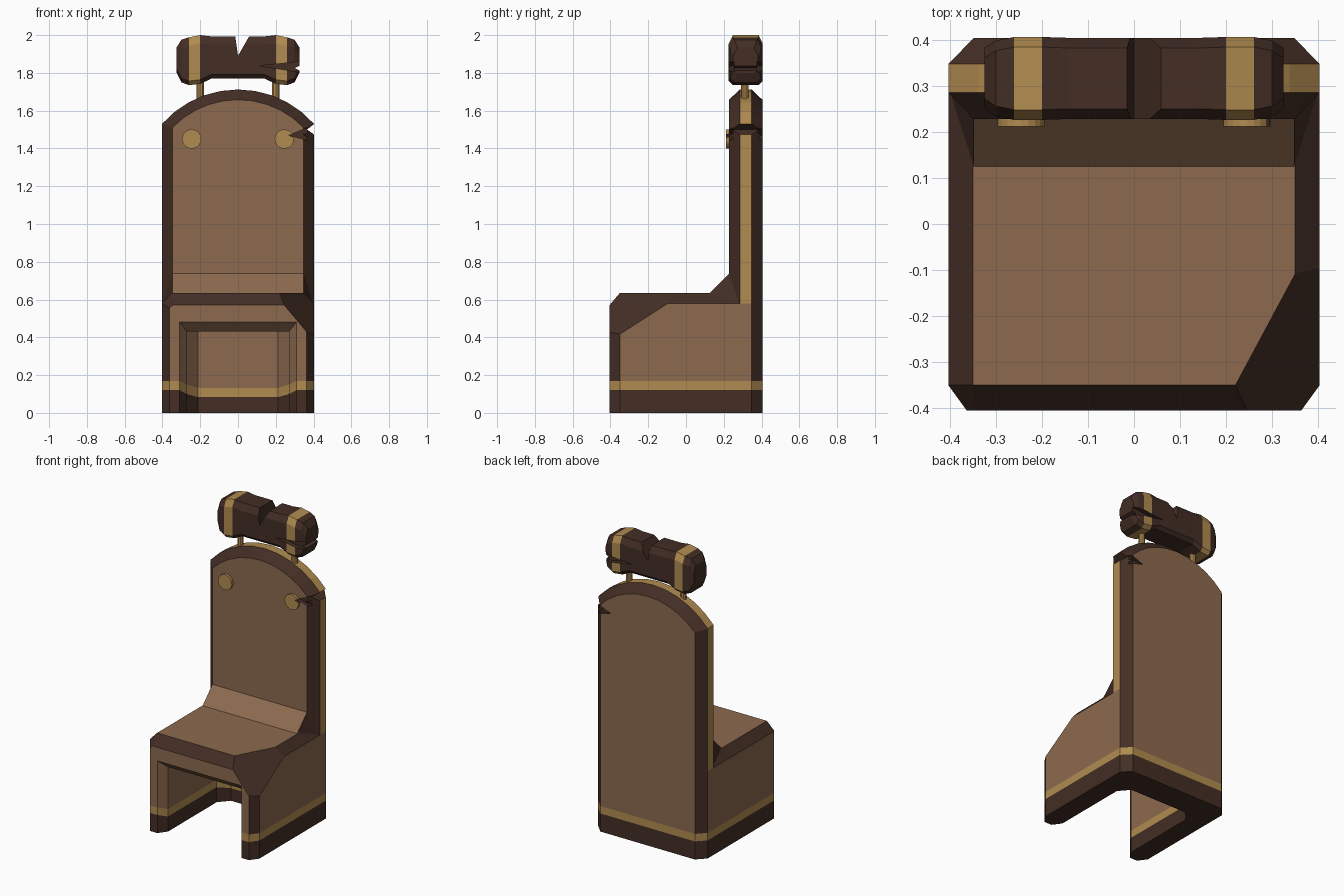
import bpy, bmesh, math
from mathutils import Vector

if "Cube" in bpy.data.objects:
    bpy.data.objects.remove(bpy.data.objects["Cube"])

# Materials
COLOURS = [("tan leather", (.265, .143, .077)), ("dark wood", (.056, .027, .018)), ("old gold", (.44, .26, .08))]
MATS = []
for name, c in COLOURS:
    m = bpy.data.materials.new(name)
    m.diffuse_color = (*c, 1)
    m.use_nodes = True
    m.node_tree.nodes["Principled BSDF"].inputs["Base Color"].default_value = m.diffuse_color
    MATS.append(m)
TAN, DARK, GOLD = 0, 1, 2


def finish(name, bm, normals=True):
    if normals:
        bmesh.ops.recalc_face_normals(bm, faces=bm.faces[:])
    me = bpy.data.meshes.new(name)
    bm.to_mesh(me)
    bm.free()
    for m in MATS:
        me.materials.append(m)
    ob = bpy.data.objects.new(name, me)
    bpy.context.collection.objects.link(ob)
    return ob


def loft(bm, sections):
    """Join closed sections with quads and return the vertex rings."""
    rings = [[bm.verts.new(p) for p in s] for s in sections]
    n = len(rings[0])
    for a, b in zip(rings, rings[1:]):
        for i in range(n):
            j = (i + 1) % n
            bm.faces.new((a[i], a[j], b[j], b[i]))
    return rings


def slice_z(bm, *heights):
    for z in heights:
        bmesh.ops.bisect_plane(bm, geom=bm.verts[:] + bm.edges[:] + bm.faces[:],
                               plane_co=(0, 0, z), plane_no=(0, 0, 1))


def carve(ob, cuts):
    """Cut dark xz prisms, given as (outline, y0, y1), out of an object."""
    for outline, y0, y1 in cuts:
        bm = bmesh.new()
        r = loft(bm, [[(x, y, z) for x, z in outline] for y in (y0, y1)])
        for ring in r:
            bm.faces.new(ring)
        for f in bm.faces:
            f.material_index = DARK
        cutter = finish("damage_cutter", bm)
        cutter.hide_render = True
        mod = ob.modifiers.new("damage", 'BOOLEAN')
        mod.operation, mod.solver, mod.object = 'DIFFERENCE', 'EXACT', cutter
        dg = bpy.context.evaluated_depsgraph_get()
        me = bpy.data.meshes.new_from_object(ob.evaluated_get(dg))
        ob.modifiers.clear()
        ob.data = me
        bpy.data.objects.remove(cutter)


# Seat block with open knee tunnel
def seat_section(y, ox, oz, tx, tz, ix, iz, inner_y=None):
    iy = y if inner_y is None else inner_y
    half = [(ox, y, 0), (ox, y, oz), (tx, y, tz)]
    inner = [(ix, iy, 0), (ix, iy, iz)]
    neg = lambda p: (-p[0], p[1], p[2])
    return [neg(p) for p in half] + half[::-1] + inner + [neg(p) for p in inner[::-1]]


bm = bmesh.new()
rings = loft(bm, [
    seat_section(-.405, .363, .555, .345, .57, .31, .48),
    seat_section(-.35, .403, .58, .35, .635, .27, .43),
    seat_section(.16, .403, .58, .35, .635, .27, .43),
    seat_section(.285, .403, .58, .35, .635, .21, .43, .23)])
f = rings[0]
for ids in ((0, 1, 8, 9), (1, 2, 3, 4, 7, 8), (4, 5, 6, 7)):
    bm.faces.new([f[i] for i in ids])
bmesh.ops.recalc_face_normals(bm, faces=bm.faces[:])
# broken front corner
res = bmesh.ops.bisect_plane(bm, geom=bm.verts[:] + bm.edges[:] + bm.faces[:], plane_co=(.22, -.35, .635),
                             plane_no=Vector((.0615, -.033, .0515)).normalized(), clear_outer=True)
bmesh.ops.edgenet_fill(bm, edges=[e for e in res["geom_cut"] if isinstance(e, bmesh.types.BMEdge)])
slice_z(bm, .12, .17)
bmesh.ops.recalc_face_normals(bm, faces=bm.faces[:])
for f in bm.faces:
    c, n = f.calc_center_median(), f.normal
    if c.z < .17:
        f.material_index = DARK if c.z < .12 else GOLD
    elif max(abs(v) for v in n) > .97 or (abs(c.x) < .32 and c.z < .49):
        f.material_index = TAN
    else:
        f.material_index = DARK
# trim dips inside the tunnel
for v in bm.verts:
    if .1 < v.co.z < .2 and abs(v.co.x) < .29:
        v.co.z -= .037 if abs(v.co.x) < .25 else .02
finish("seat", bm, False)

# Sloped cushion between seat and back
bm = bmesh.new()
L, R = ([bm.verts.new((s * x, y, z)) for x, y, z in ((.348, .125, .635), (.348, .23, .74), (.4, .285, .58))]
        for s in (-1, 1))
bm.faces.new((L[0], R[0], R[1], L[1]))
for side in (L, R):
    bm.faces.new(side).material_index = DARK
bm.faces.new((L[1], R[1], R[2], L[2])).material_index = DARK
bm.faces.new((L[0], L[2], R[2], R[0])).material_index = DARK
finish("back_cushion_slope", bm)


# Arched back
def arch(y, half, radius, n=10):
    a = math.asin(half / radius)
    pts = [(-half, y, 0)]
    for i in range(n + 1):
        t = -a + 2 * a * i / n
        pts.append((radius * math.sin(t), y, 1.176 + radius * math.cos(t)))
    return pts + [(half, y, 0)]


bm = bmesh.new()
rings = loft(bm, [arch(.228, .348, .482), arch(.285, .403, .536), arch(.347, .403, .536), arch(.404, .348, .482)])
bm.faces.new(rings[0])
bm.faces.new(rings[-1])
slice_z(bm, .12, .17, .58)
bmesh.ops.recalc_face_normals(bm, faces=bm.faces[:])
for f in bm.faces:
    c, ny = f.calc_center_median(), abs(f.normal.y)
    if c.z < .17:
        f.material_index = DARK if c.z < .12 else GOLD
    elif ny > .97:
        f.material_index = TAN
    elif ny > .1:
        f.material_index = DARK
    else:
        f.material_index = GOLD if c.z > .58 else TAN
for v in bm.verts:
    if v.co.y < .24 and .1 < v.co.z < .2:
        v.co.z -= .037
back = finish("back", bm)
crack = [(.27, 1.47), (.42, 1.53), (.42, 1.48), (.34, 1.475), (.42, 1.43)]
carve(back, [([(.365, 1.50), (.43, 1.55), (.43, 1.455)], .1, .5), (crack, .1, .25), (crack, .385, .5)])


# Cylinders: medallions and headrest posts
def cylinder(name, r, p0, p1, sides):
    p0, p1 = Vector(p0), Vector(p1)
    bm = bmesh.new()
    bmesh.ops.create_cone(bm, cap_ends=True, segments=sides, radius1=r, radius2=r, depth=(p1 - p0).length)
    rot = Vector((0, 0, 1)).rotation_difference(p1 - p0)
    for v in bm.verts:
        v.co = rot @ v.co + (p0 + p1) / 2
    for f in bm.faces:
        f.material_index = GOLD
    return finish(name, bm)


for side, s in (("left", -1), ("right", 1)):
    disc = cylinder("medallion_" + side, .051, (s * .245, .212, 1.45), (s * .245, .232, 1.45), 20)
    if s > 0:
        carve(disc, [([(.27, 1.47), (.31, 1.48), (.31, 1.45)], .1, .3)])
    cylinder("headrest_post_" + side, .02, (s * .2, .312, 1.6), (s * .2, .312, 1.78), 10)


# Headrest with gold bands
def pillow(x, lo, hi, w, c=.022):
    y = .316
    return [(x, y - w, lo + c), (x, y - w, hi - 2 * c), (x, y - w + c, hi), (x, y + w - c, hi),
            (x, y + w, hi - 2 * c), (x, y + w, lo + c), (x, y + w - c, lo), (x, y - w + c, lo)]


half = [(.325, 1.80, 1.935, .066), (.30, 1.75, 1.975, .082), (.26, 1.735, 1.988, .09),
        (.2, 1.742, 2.0, .09), (.14, 1.77, 1.993, .088)]
bm = bmesh.new()
rings = loft(bm, [pillow(-x, *r) for x, *r in half] + [pillow(x, *r) for x, *r in half[::-1]])
bm.faces.new(rings[0])
bm.faces.new(rings[-1])
for f in bm.faces:
    x = abs(f.calc_center_median().x)
    f.material_index = GOLD if .2 < x < .26 else DARK
headrest = finish("headrest", bm)
split = [(.115, 1.838), (.35, 1.862), (.35, 1.80)]
carve(headrest, [([(-.02, 2.03), (0, 1.89), (.08, 2.03)], .1, .5),
                 (split, .1, .255), (split, .375, .5),
                 ([(.30, 1.825), (.35, 1.85), (.35, 1.80)], .1, .5)])
